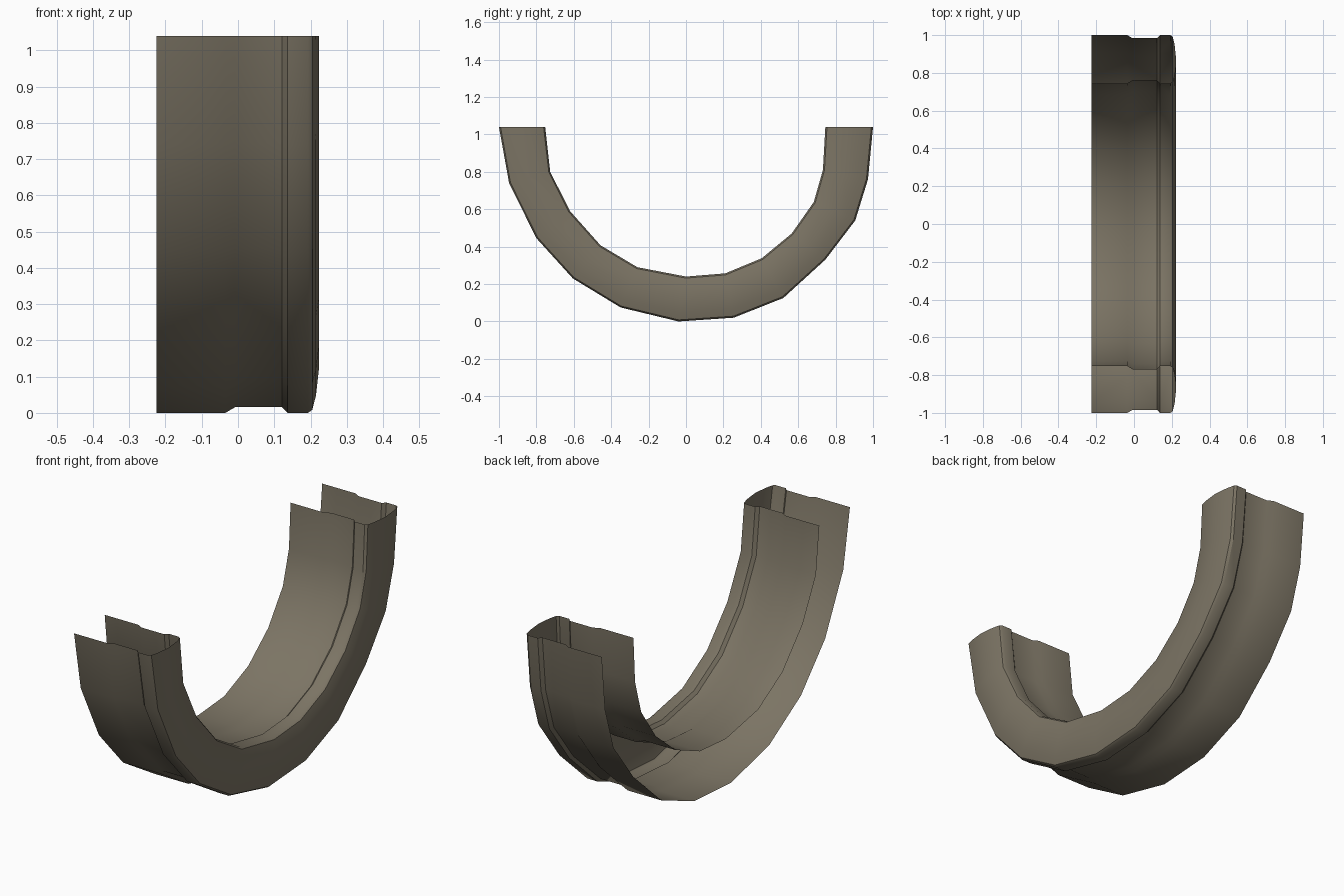
import bpy, bmesh, math
from mathutils import Vector

if "Cube" in bpy.data.objects:
    bpy.data.objects.remove(bpy.data.objects["Cube"])

# Stations along the half ring in (y, z): outer rim and matching inner rim
OUTER = [(-1, 1.04), (-.946, .74), (-.80, .445), (-.605, .23), (-.35, .075), (-.04, 0),
         (.255, .02), (.52, .125), (.745, .33), (.905, .54), (.973, .76), (1, 1.04)]
INNER = [(-.753, 1.04), (-.726, .80), (-.62, .59), (-.457, .407), (-.26, .29), (0, .24),
         (.21, .257), (.405, .338), (.565, .47), (.683, .638), (.732, .81), (.745, 1.04)]

# Half of the channel section: x, and fraction of the way from outer to inner rim
HALF = [(-.225, 0), (-.035, 0), (-.008, .065), (.122, .065), (.137, 0), (.193, 0),
        (.205, .035), (.215, .2)]
SECTION = HALF + [(.223, .5)] + [(x, 1 - t) for x, t in reversed(HALF)]

# Open ring channel, thin walled, open at the back and at both ends
bm = bmesh.new()
rings = []
for o, i in zip(OUTER, INNER):
    a, b = Vector((0, *o)), Vector((0, *i))
    rings.append([bm.verts.new(a.lerp(b, t) + Vector((x, 0, 0))) for x, t in SECTION])
for r, s in zip(rings, rings[1:]):
    for k in range(len(SECTION) - 1):
        bm.faces.new((r[k], r[k + 1], s[k + 1], s[k]))
bm.normal_update()

# Make the closed front look toward +x
if sum(f.normal.x * f.calc_area() for f in bm.faces) < 0:
    bmesh.ops.reverse_faces(bm, faces=bm.faces[:])

mesh = bpy.data.meshes.new("ring_channel")
bm.to_mesh(mesh)
bm.free()
channel = bpy.data.objects.new("ring_channel", mesh)
bpy.context.collection.objects.link(channel)

# Single warm grey-brown colour
mat = bpy.data.materials.new("warm_taupe")
mat.diffuse_color = (.2, .175, .128, 1)
mat.use_nodes = True
mat.node_tree.nodes["Principled BSDF"].inputs["Base Color"].default_value = mat.diffuse_color
mesh.materials.append(mat)

# Smooth shading with crisp groove edges
bpy.context.view_layer.objects.active = channel
channel.select_set(True)
bpy.ops.object.shade_smooth_by_angle(angle=math.radians(35))
